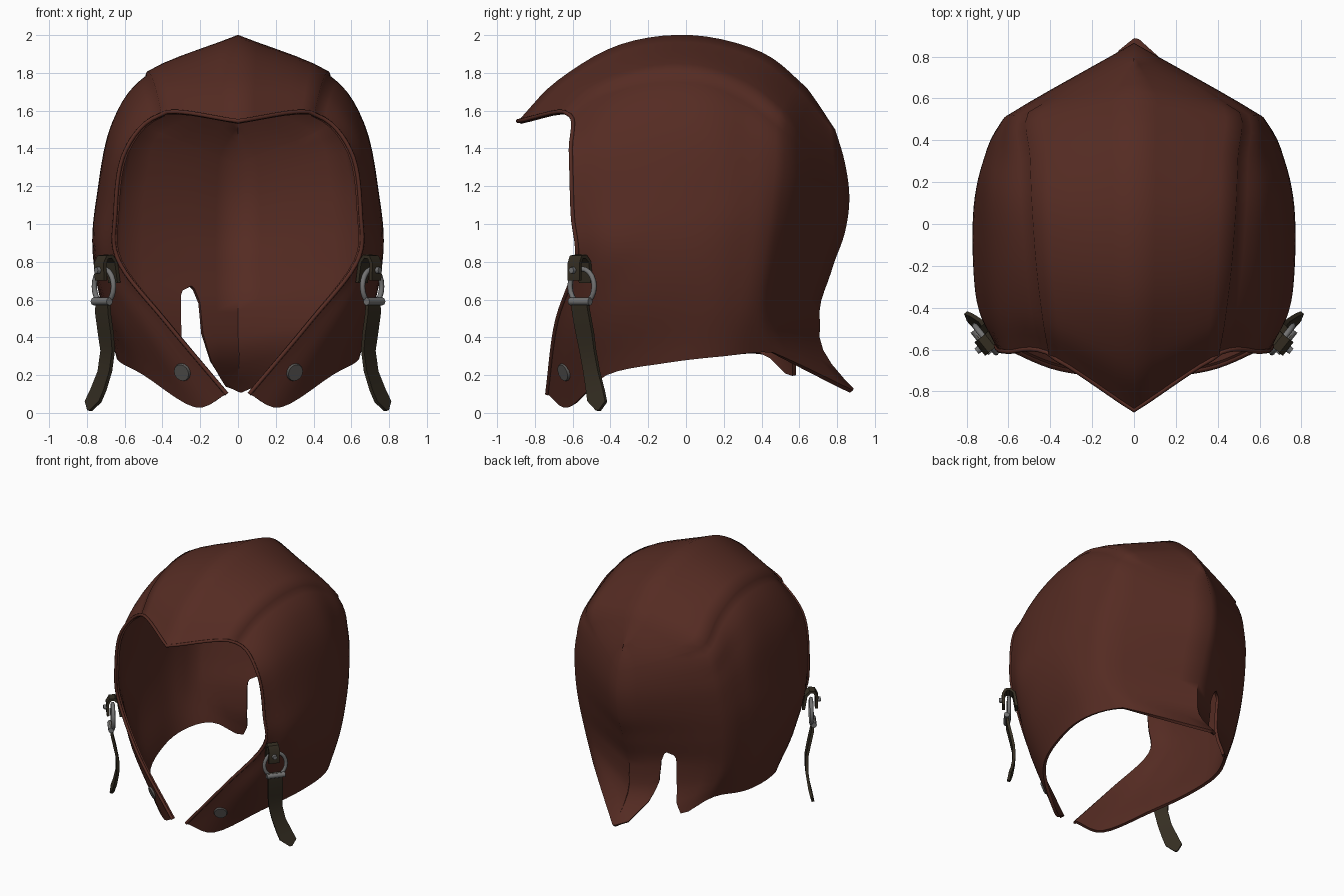
import bpy, bmesh, math
from mathutils import Vector

if "Cube" in bpy.data.objects:
    bpy.data.objects.remove(bpy.data.objects["Cube"])


def material(name, rgb):
    m = bpy.data.materials.new(name)
    m.diffuse_color = (*rgb, 1)
    m.use_nodes = True
    m.node_tree.nodes["Principled BSDF"].inputs["Base Color"].default_value = m.diffuse_color
    return m


LEATHER = material("brown leather", (0.091, 0.0245, 0.0165))
STRAP = material("dark olive strap", (0.035, 0.027, 0.016))
METAL = material("grey metal", (0.17, 0.17, 0.17))
SNAP = material("dark snap metal", (0.10, 0.095, 0.09))


def select_only(ob):
    bpy.ops.object.select_all(action='DESELECT')
    ob.select_set(True)
    bpy.context.view_layer.objects.active = ob


def add_object(name, bm, mat, angle=35, thickness=0):
    me = bpy.data.meshes.new(name)
    bm.to_mesh(me)
    bm.free()
    ob = bpy.data.objects.new(name, me)
    bpy.context.collection.objects.link(ob)
    me.materials.append(mat)
    select_only(ob)
    if thickness:
        sol = ob.modifiers.new("thickness", 'SOLIDIFY')
        sol.thickness, sol.offset = thickness, -1
        bpy.ops.object.convert(target='MESH')
    bpy.ops.object.shade_smooth_by_angle(angle=math.radians(angle))
    return ob


def spline(pts, t, corner=None):
    """Smooth curve through the points, t runs from 0 to len - 1; tighter at corner."""
    i = min(int(t), len(pts) - 2)
    f = t - i
    p1, p2 = pts[i], pts[i + 1]
    p0 = pts[i - 1] if i > 0 else 2 * p1 - p2
    p3 = pts[i + 2] if i + 2 < len(pts) else 2 * p2 - p1
    if corner == i + 1:
        p3 = p3.lerp(2 * p2 - p1, 0.65)
    if corner == i:
        p0 = p0.lerp(2 * p1 - p2, 0.65)
    return 0.5 * (2 * p1 + (p2 - p0) * f + (2 * p0 - 5 * p1 + 4 * p2 - p3) * f * f
                  + (3 * p1 - p0 - 3 * p2 + p3) * f ** 3)


# Guide lines of the right half, each running from face opening to back ridge
crown = [(0, -.89, 1.545), (0, -.68, 1.76), (0, -.35, 1.95), (0, .03, 2.0),
         (0, .40, 1.91), (0, .64, 1.72), (0, .79, 1.50)]
seam = [(.40, -.62, 1.58), (.43, -.45, 1.71), (.46, -.2, 1.785), (.48, .08, 1.785),
        (.49, .32, 1.69), (.50, .53, 1.53), (0, .84, 1.33)]
temple = [(.60, -.61, 1.38), (.64, -.42, 1.47), (.66, -.18, 1.53), (.67, .1, 1.52),
          (.65, .3, 1.44), (.60, .52, 1.29), (0, .865, 1.14)]
ear = [(.65, -.60, 1.05), (.71, -.44, 1.11), (.745, -.2, 1.14), (.745, .1, 1.14),
       (.715, .3, 1.11), (.63, .49, 1.05), (0, .84, .95)]
jaw = [(.63, -.58, .80), (.73, -.42, .82), (.765, -.2, .85), (.765, .08, .85),
       (.72, .28, .84), (.63, .45, .80), (0, .77, .75)]
neck = [(.38, -.685, .48), (.54, -.56, .48), (.68, -.33, .54), (.72, .05, .56),
        (.69, .25, .56), (.59, .42, .54), (0, .71, .47)]
hem = [(.06, -.735, .10), (.23, -.62, .03), (.50, -.42, .20), (.62, -.1, .265),
       (.63, .2, .30), (.49, .46, .32), (0, .905, .11)]
GUIDES = [[Vector(p) for p in g] for g in (crown, seam, temple, ear, jaw, neck, hem)]


def surface(u, v):
    p = spline([spline(g, u, 5) for g in GUIDES], v)
    if v <= 1:   # the crown panel stands proud of the side panels
        p += (p - Vector((0, 0, 1))).normalized() * 0.014 * v * min(1, max(0, (5.2 - u) * 3))
    if v > 5 and u > 5:   # nape flap flicks outward
        p.y -= 0.045 * math.sin(math.pi * (v - 5)) * (u - 5)
    if u >= 6 or v <= 0:
        p.x = 0
    return p


# Leather shell
US = [i / 5 for i in range(31)]
VS = [i / 5 for i in range(6)] + [1.03] + [1 + i / 5 for i in range(1, 26)]
bm = bmesh.new()
for side in (1, -1):
    grid = []
    for u in US:
        col = []
        for v in VS:
            p = surface(u, v)
            p.x *= side
            if side < 0 and p.z < 0.6:   # left rear lobe hangs lower
                p.z -= 0.07 * math.exp(-((p.y - .56) / .12) ** 2) * (0.6 - p.z) / 0.3
            col.append(bm.verts.new(p))
        grid.append(col)
    for i in range(len(US) - 1):
        for j in range(len(VS) - 1):
            q = [grid[i][j], grid[i][j + 1], grid[i + 1][j + 1], grid[i + 1][j]]
            bm.faces.new(q if side > 0 else q[::-1])
bmesh.ops.remove_doubles(bm, verts=bm.verts, dist=0.0005)

# Notch beside the nape flap, and the rounded flap end: score the outline, drop the inside
outline = [(-.42, -.1), (-.40, .16), (-.36, .20), (-.32, .28), (-.31, .40), (-.312, .60),
           (-.30, .645), (-.27, .665), (-.235, .64), (-.21, .58), (-.195, .42), (-.15, .28),
           (-.09, .18), (-.05, .145), (0, .128), (.06, .128), (.11, .15), (.14, -.1)]
edges = list(zip(outline, outline[1:] + outline[:1]))


def inside(x, z):
    hit = False
    for (ax, az), (bx, bz) in edges:
        if (az > z) != (bz > z) and x < ax + (z - az) * (bx - ax) / (bz - az):
            hit = not hit
    return hit


for (ax, az), (bx, bz) in edges[:-1]:
    local = []
    for f in bm.faces:
        xs, zs = [v.co.x for v in f.verts], [v.co.z for v in f.verts]
        if (f.calc_center_median().y > .3 and min(xs) <= max(ax, bx) and max(xs) >= min(ax, bx)
                and min(zs) <= max(az, bz) and max(zs) >= min(az, bz)):
            local.append(f)
    geom = local + list({e for f in local for e in f.edges}) + list({v for f in local for v in f.verts})
    if local:
        bmesh.ops.bisect_plane(bm, geom=geom, dist=0.0005, plane_co=(ax, 0, az),
                               plane_no=(bz - az, 0, ax - bx))
drop = []
for f in bm.faces:
    c = f.calc_center_median()
    if c.y > .3 and inside(c.x, c.z):
        drop.append(f)
bmesh.ops.delete(bm, geom=drop, context='FACES')
bmesh.ops.remove_doubles(bm, verts=bm.verts, dist=0.001)
shell = add_object("leather_shell", bm, LEATHER, 70, 0.022)
hits = {}
for x in (-.295, .30):   # snap positions on the cheek flaps
    _, loc, nor, _ = shell.ray_cast(Vector((x, -3, .215)), Vector((0, 1, 0)))
    hits[x] = (loc, nor)


def tube(name, pts, radius, mat, cyclic=False):
    cu = bpy.data.curves.new(name, 'CURVE')
    cu.dimensions = '3D'
    cu.bevel_depth, cu.bevel_resolution, cu.use_fill_caps = radius, 2, True
    sp = cu.splines.new('POLY')
    sp.points.add(len(pts) - 1)
    for q, p in zip(sp.points, pts):
        q.co = (*p, 1)
    sp.use_cyclic_u = cyclic
    sp.use_smooth = True
    ob = bpy.data.objects.new(name, cu)
    bpy.context.collection.objects.link(ob)
    cu.materials.append(mat)
    select_only(ob)
    bpy.ops.object.convert(target='MESH')


# Piping round the face opening down to the cheek flap tips
half = [surface(0, 6 * i / 40) for i in range(41)]
mirrored = [Vector((-p.x, p.y, p.z)) for p in half[:0:-1]]
tube("face_piping", mirrored + half, 0.011, LEATHER)


def ribbon(name, pts, widths, across, thick, mat):
    """Flat strap following pts, solid, with a width at each point."""
    bm = bmesh.new()
    n = len(pts)
    rows = []
    for i in range(n):
        d = (pts[min(i + 1, n - 1)] - pts[max(i - 1, 0)]).normalized()
        off = d.cross(across).normalized() * thick / 2
        w = across * widths[i] / 2
        rows.append([bm.verts.new(pts[i] + a * w + b * off)
                     for a, b in ((-1, -1), (1, -1), (1, 1), (-1, 1))])
    for a, b in zip(rows, rows[1:]):
        for k in range(4):
            bm.faces.new((a[k], a[(k + 1) % 4], b[(k + 1) % 4], b[k]))
    bm.faces.new(rows[0])
    bm.faces.new(rows[-1])
    bmesh.ops.recalc_face_normals(bm, faces=bm.faces)
    add_object(name, bm, mat)


def disc(name, loc, normal, radius, depth, mat):
    bm = bmesh.new()
    bmesh.ops.create_cone(bm, cap_ends=True, segments=14, radius1=radius,
                          radius2=radius * .9, depth=depth)
    rot = Vector(normal).to_track_quat('Z', 'Y').to_matrix()
    bmesh.ops.rotate(bm, cent=(0, 0, 0), matrix=rot, verts=bm.verts)
    bmesh.ops.translate(bm, vec=loc, verts=bm.verts)
    add_object(name, bm, mat)


for x, (loc, nor) in hits.items():
    disc("left_snap" if x < 0 else "right_snap", loc + nor * .003, nor, .05, .014, SNAP)

# Chin straps, rings and tabs
for side, label in ((1, "right"), (-1, "left")):
    def P(x, y, z):
        return Vector((x * side, y, z))
    across = P(.62, .78, 0)
    out = P(.78, -.62, 0)
    strap = [P(.715, -.565, .61), P(.715, -.555, .53), P(.70, -.535, .42), P(.69, -.52, .33),
             P(.705, -.50, .22), P(.74, -.48, .12), P(.767, -.47, .06), P(.785, -.465, .012)]
    ribbon(label + "_strap", strap, [.10, .11, .11, .10, .10, .115, .12, .02], across, .02, STRAP)
    tab = [P(.655, -.53, .69), P(.67, -.54, .80), P(.69, -.56, .828), P(.715, -.58, .825),
           P(.73, -.59, .79), P(.725, -.59, .70)]
    ribbon(label + "_tab", tab, [.08] * 6, across, .02, STRAP)
    disc(label + "_rivet", P(.735, -.595, .755) + out * .012, out, .018, .02, METAL)
    ring = [P(.71, -.55, .67) + across * .082 * math.cos(a) + Vector((0, 0, .092 * math.sin(a)))
            for a in (2 * math.pi * k / 20 for k in range(20))]
    tube(label + "_ring", ring, .014, METAL, True)
    bar = P(.722, -.56, .59)
    tube(label + "_buckle_bar", [bar - across * .068, bar + across * .068], .021, METAL)
